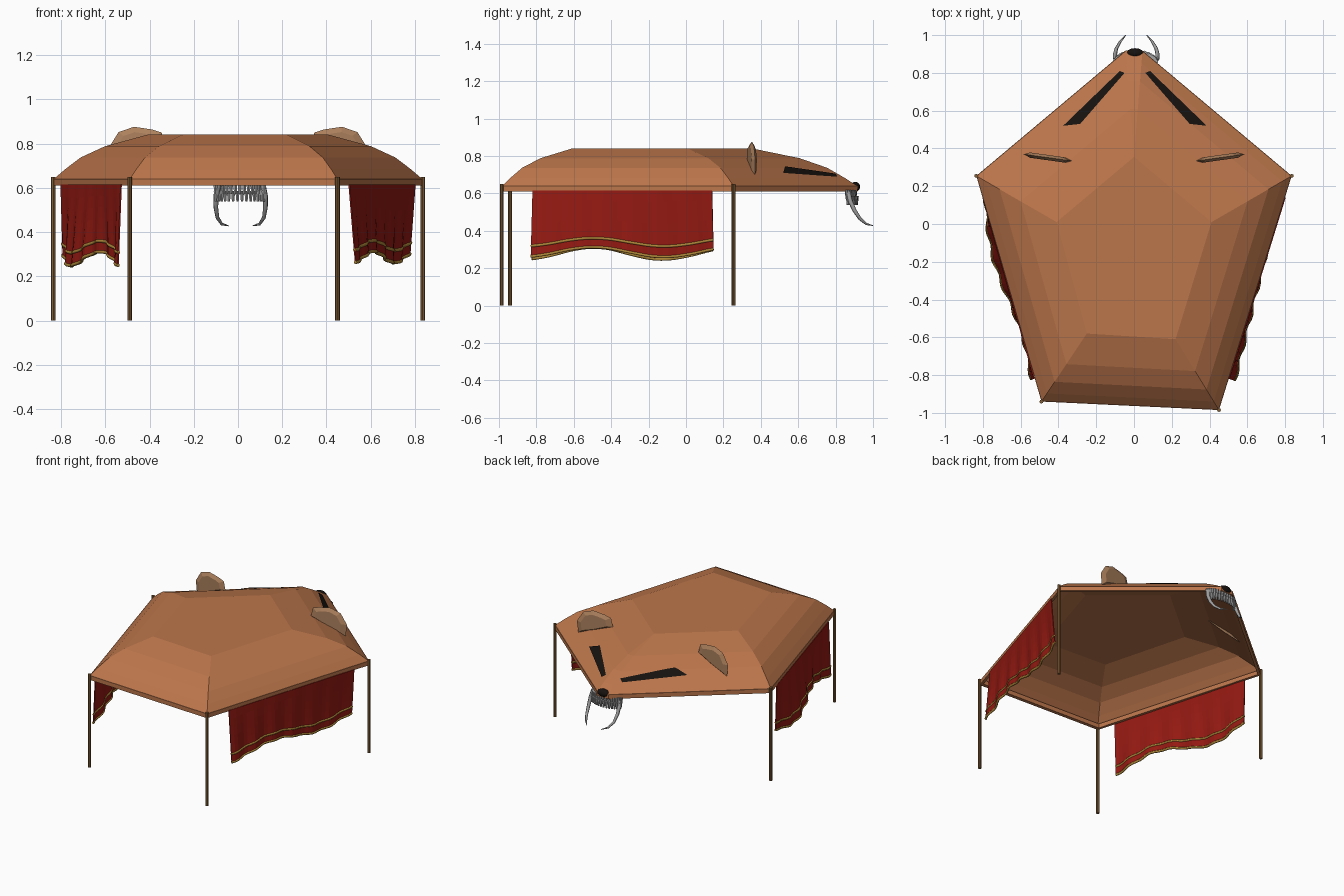
import bpy, bmesh, math
from mathutils import Vector
from mathutils.bvhtree import BVHTree

if "Cube" in bpy.data.objects:
    bpy.data.objects.remove(bpy.data.objects["Cube"])


def material(name, r, g, b):
    m = bpy.data.materials.new(name)
    m.diffuse_color = (r, g, b, 1)
    m.use_nodes = True
    m.node_tree.nodes["Principled BSDF"].inputs["Base Color"].default_value = m.diffuse_color
    return m


TAN = material("tan_cloth", 0.50, 0.18, 0.07)
PALE = material("pale_hide", 0.42, 0.22, 0.11)
WOOD = material("wood", 0.22, 0.11, 0.035)
RED = material("red_cloth", 0.30, 0.010, 0.006)
GOLD = material("gold_trim", 0.42, 0.24, 0.04)
BLACK = material("black", 0.008, 0.006, 0.005)
GREY = material("grey_tooth", 0.36, 0.36, 0.36)


def mesh_object(name, verts, faces, mat):
    me = bpy.data.meshes.new(name)
    me.from_pydata(verts, [], faces)
    bm = bmesh.new()
    bm.from_mesh(me)
    bmesh.ops.remove_doubles(bm, verts=bm.verts, dist=0.0005)
    bmesh.ops.recalc_face_normals(bm, faces=bm.faces)
    bm.to_mesh(me)
    bm.free()
    ob = bpy.data.objects.new(name, me)
    bpy.context.collection.objects.link(ob)
    me.materials.append(mat)
    return ob


def grid_faces(rows, cols):
    return [(r * cols + c, r * cols + c + 1, (r + 1) * cols + c + 1, (r + 1) * cols + c)
            for r in range(rows - 1) for c in range(cols - 1)]


def tube(name, pts, radius, mat, taper=None):
    cu = bpy.data.curves.new(name, 'CURVE')
    cu.dimensions = '3D'
    cu.bevel_depth = radius
    cu.bevel_resolution = 1
    cu.use_fill_caps = True
    sp = cu.splines.new('POLY')
    sp.points.add(len(pts) - 1)
    for i, p in enumerate(pts):
        sp.points[i].co = (*p, 1)
        sp.points[i].radius = taper[i] if taper else 1
    ob = bpy.data.objects.new(name, cu)
    bpy.context.collection.objects.link(ob)
    cu.materials.append(mat)
    return ob


# roof: stepped loft from the outer rim to the flat inner top
outer = [(-0.49, -0.94), (0.45, -0.985), (0.835, 0.255), (0.045, 0.918), (-0.045, 0.918), (-0.835, 0.255)]
inner = [(-0.25, -0.58), (0.22, -0.61), (0.41, 0.01), (0, 0.355), (0, 0.355), (-0.41, 0.01)]
steps = [(0, 0.638), (0.12, 0.682), (0.29, 0.737), (0.55, 0.788), (1, 0.84)]
n = len(outer)
rv = []
for t, z in steps:
    for i in range(n + 1):
        a, b = outer[i % n], inner[i % n]
        rv.append((a[0] + (b[0] - a[0]) * t, a[1] + (b[1] - a[1]) * t, z))
rf = grid_faces(len(steps), n + 1)
base = (len(steps) - 1) * (n + 1)
rf.append([base + i for i in (0, 1, 2, 3, 5)])
roof_tree = BVHTree.FromPolygons([Vector(v) for v in rv], rf)
mesh_object("canopy_roof", rv, rf, TAN)

# rim: square-section ring under the roof
ring = []
for k, z in [(1, 0.61), (1, 0.64), (0.975, 0.64), (0.975, 0.61), (1, 0.61)]:
    ring += [(outer[i % n][0] * k, outer[i % n][1] * k, z) for i in range(n + 1)]
mesh_object("canopy_rim", ring, grid_faces(5, n + 1), TAN)

# four support posts
for i, tag in [(0, "front_left"), (1, "front_right"), (2, "back_right"), (5, "back_left")]:
    bpy.ops.mesh.primitive_cylinder_add(vertices=8, radius=0.0105, depth=0.65,
                                        location=(outer[i][0], outer[i][1], 0.325))
    ob = bpy.context.object
    ob.name = tag + "_post"
    ob.data.materials.append(WOOD)


# side curtains with gold trims
def curtain(tag, p0, p1, side, mid, amp, sway):
    a, b = Vector(p0), Vector(p1)
    d = (b - a).normalized()
    out = Vector((d.y, -d.x)) * (1 if d.y * side > 0 else -1)

    def point(u, v, lift=0):
        bottom = mid + amp * math.cos(2 * math.pi * (u - 0.34) / 0.78)
        off = v * (sway(u) + 0.008 * math.sin(u * 40))
        p = a.lerp(b, u) + out * off
        return (p.x, p.y, 0.615 + (bottom - 0.615) * v + lift)

    cols, rows = 37, 7
    us = [i / (cols - 1) for i in range(cols)]
    ob = mesh_object(tag + "_curtain", [point(u, r / (rows - 1)) for r in range(rows) for u in us],
                     grid_faces(rows, cols), RED)
    so = ob.modifiers.new("thickness", 'SOLIDIFY')
    so.thickness = 0.006
    so.offset = 0
    for nm, v in (("lower", 1), ("upper", 0.84)):
        tube(f"{tag}_{nm}_trim", [point(u, v) for u in us], 0.008, GOLD)


curtain("right", (0.502, -0.82), (0.80, 0.14), 1, 0.287, 0.026,
        lambda u: 0.03 - 0.06 * u)
curtain("left", (-0.528, -0.82), (-0.80, 0.14), -1, 0.279, 0.032,
        lambda u: 0.022 + 0.025 * math.sin(2 * math.pi * (u - 0.45)) - 0.03 * u * u)

for s, tag in [(-1, "left"), (1, "right")]:
    # ears: thin lens-shaped fins with a pinched edge
    outline = [(0.33, 0.79), (0.345, 0.85), (0.39, 0.864), (0.47, 0.876), (0.54, 0.852),
               (0.585, 0.78), (0.575, 0.70), (0.45, 0.74)]
    m = len(outline)
    ev = []
    for k, dy in [(1, 0), (0.72, -0.014), (0.72, 0.014)]:
        for x, z in outline:
            px, pz = 0.46 + (x - 0.46) * k, 0.79 + (z - 0.79) * k
            ev.append((s * px, 0.352 + 0.14 * (px - 0.46) + dy, pz))
    ef = [(i, (i + 1) % m, h + (i + 1) % m, h + i) for h in (m, 2 * m) for i in range(m)]
    ef += [list(range(m, 2 * m)), list(range(2 * m, 3 * m))]
    mesh_object(tag + "_ear", ev, ef, PALE)

    # eye stripes draped over the roof
    ends = [Vector((0.075, 0.81)), Vector((0.375, 0.52)), Vector((0.05, 0.80)), Vector((0.285, 0.53))]
    if s > 0:
        ends = [e + Vector((0.01, 0)) for e in ends]
    lines = [(ends[0], ends[1]), (ends[2], ends[3])]
    sv = []
    for i in range(11):
        for w in range(5):
            p = lines[1][0].lerp(lines[1][1], i / 10).lerp(lines[0][0].lerp(lines[0][1], i / 10), w / 4)
            hit = roof_tree.ray_cast(Vector((s * p.x, p.y, 2)), Vector((0, 0, -1)))[0]
            sv.append((s * p.x, p.y, hit.z + 0.006))
    mesh_object(tag + "_eye", sv, grid_faces(11, 5), BLACK)

    # tusks curving down and forward
    path = [(0.10, 0.865, 0.615), (0.112, 0.878, 0.56), (0.112, 0.90, 0.51),
            (0.105, 0.93, 0.465), (0.085, 0.965, 0.436), (0.055, 1.0, 0.428)]
    tube(tag + "_tusk", [(s * x + 0.012, y, z) for x, y, z in path], 0.013, GREY,
         [1, 0.95, 0.85, 0.7, 0.5, 0.15])

# nose
bpy.ops.mesh.primitive_uv_sphere_add(segments=12, ring_count=8, location=(0.005, 0.905, 0.636))
ob = bpy.context.object
ob.name = "nose"
ob.scale = (0.045, 0.026, 0.026)
ob.data.materials.append(BLACK)
bpy.ops.object.shade_smooth()

# two staggered rows of teeth around the muzzle
for row in range(2):
    for i in range(17 - row):
        a = math.radians(-85 + (i + row * 0.5) * 170 / 16)
        bpy.ops.mesh.primitive_cone_add(vertices=6, radius1=0.006, radius2=0.011, depth=0.046,
            location=(0.008 + 0.11 * math.sin(a), 0.855 + (0.05 + row * 0.008) * math.cos(a), 0.594 - row * 0.032))
        ob = bpy.context.object
        ob.name = f"tooth_{row}_{i}"
        ob.data.materials.append(GREY)
